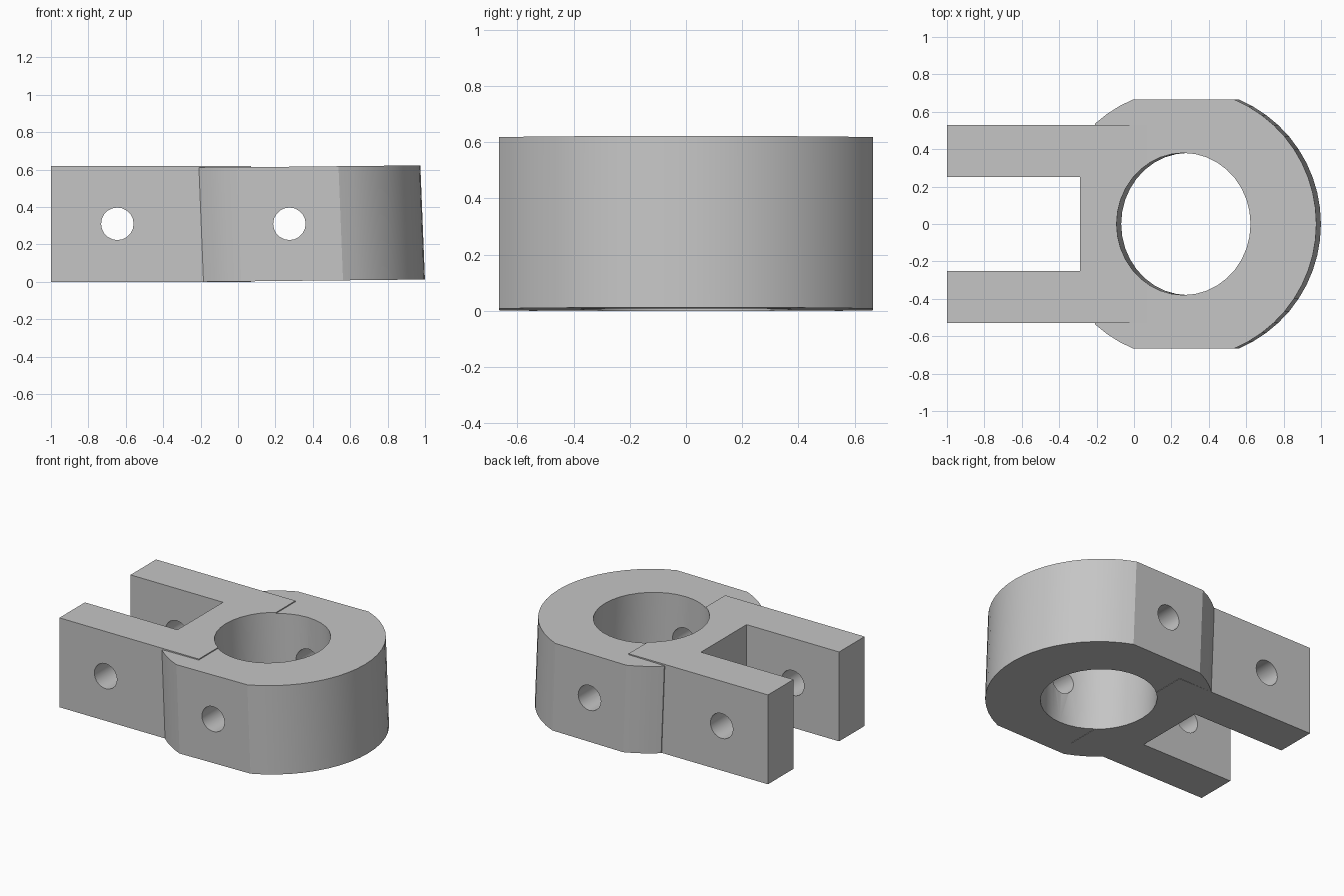
import bpy, bmesh
from math import sin, cos, asin, acos, pi
from mathutils import Matrix

cube = bpy.data.objects.get("Cube")
if cube:
    bpy.data.objects.remove(cube, do_unlink=True)

HEIGHT = 0.62
CENTRE = 0.277            # ring axis at mid height
LEAN_X, RISE = 0.04, 0.0105

steel = bpy.data.materials.new("grey_steel")
steel.use_nodes = True
colour = (0.56, 0.56, 0.56, 1)
steel.diffuse_color = colour
steel.node_tree.nodes["Principled BSDF"].inputs["Base Color"].default_value = colour


def prism(name, outline, z0, z1, matrix=Matrix()):
    """Extrude a closed outline from z0 to z1, then transform it."""
    bm = bmesh.new()
    base = bm.faces.new([bm.verts.new((x, y, z0)) for x, y in outline])
    top = bmesh.ops.extrude_face_region(bm, geom=[base])["geom"]
    bmesh.ops.translate(bm, vec=(0, 0, z1 - z0),
                        verts=[v for v in top if isinstance(v, bmesh.types.BMVert)])
    bmesh.ops.recalc_face_normals(bm, faces=bm.faces)
    bm.transform(matrix)
    mesh = bpy.data.meshes.new(name)
    bm.to_mesh(mesh)
    bm.free()
    mesh.materials.append(steel)
    obj = bpy.data.objects.new(name, mesh)
    bpy.context.collection.objects.link(obj)
    return obj


def arc(a, b, start, end, steps, x=0):
    """Points along an elliptical arc."""
    angles = [start + (end - start) * i / steps for i in range(steps + 1)]
    return [(x + a * cos(t), b * sin(t)) for t in angles]


def ellipse(a, b, sides, x=0):
    return arc(a, b, 0, 2 * pi, sides, x)[:-1]


def cut(obj, cutters):
    bpy.context.view_layer.objects.active = obj
    for cutter in cutters:
        mod = obj.modifiers.new("cut", "BOOLEAN")
        mod.operation, mod.solver, mod.object = "DIFFERENCE", "EXACT", cutter
        bpy.ops.object.modifier_apply(modifier=mod.name)


# Slight lean of the ring: x slides with height, z rises along x
lean = Matrix(((1, 0, -LEAN_X, LEAN_X * HEIGHT / 2),
               (0, 1, 0, 0),
               (RISE, 0, 1, 0.2 * RISE),
               (0, 0, 0, 1)))

# Ring body: round nose, flat flanks, short rounded shoulders, flat back
A, B = 0.71, 0.72
flank = asin(0.665 / B)
back = acos((-0.197 - CENTRE) / A)
half = arc(A, B, pi - flank, back, 3, CENTRE)
outline = arc(A, B, -flank, flank, 20, CENTRE) + half
outline += [(x, -y) for x, y in reversed(half)]
ring = prism("clamp_ring", outline, 0, 0.61, lean)

# Yoke: two arms joined by a bridge that runs into the ring
yoke_half = [(0.07, 0.53), (-1, 0.53), (-1, 0.25), (-0.29, 0.25)]
yoke = prism("yoke", yoke_half + [(x, -y) for x, y in reversed(yoke_half)], 0, HEIGHT)

# Bore and cross pin holes
bore = prism("bore_cutter", ellipse(0.358, 0.38, 36, CENTRE), -0.2, 0.9, lean)
pins = []
for x in (-0.645, 0.275):
    turn = Matrix.Translation((x, 0, HEIGHT / 2)) @ Matrix.Rotation(pi / 2, 4, "X")
    pins.append(prism("pin_cutter", ellipse(0.087, 0.087, 20), -1, 1, turn))

cut(ring, [bore, pins[1]])
cut(yoke, [bore, pins[0]])
for cutter in [bore] + pins:
    bpy.data.objects.remove(cutter, do_unlink=True)

# Smooth curved walls, crisp edges
bpy.ops.object.select_all(action="DESELECT")
for obj in (ring, yoke):
    obj.select_set(True)
bpy.context.view_layer.objects.active = ring
bpy.ops.object.shade_smooth_by_angle(angle=0.35)
